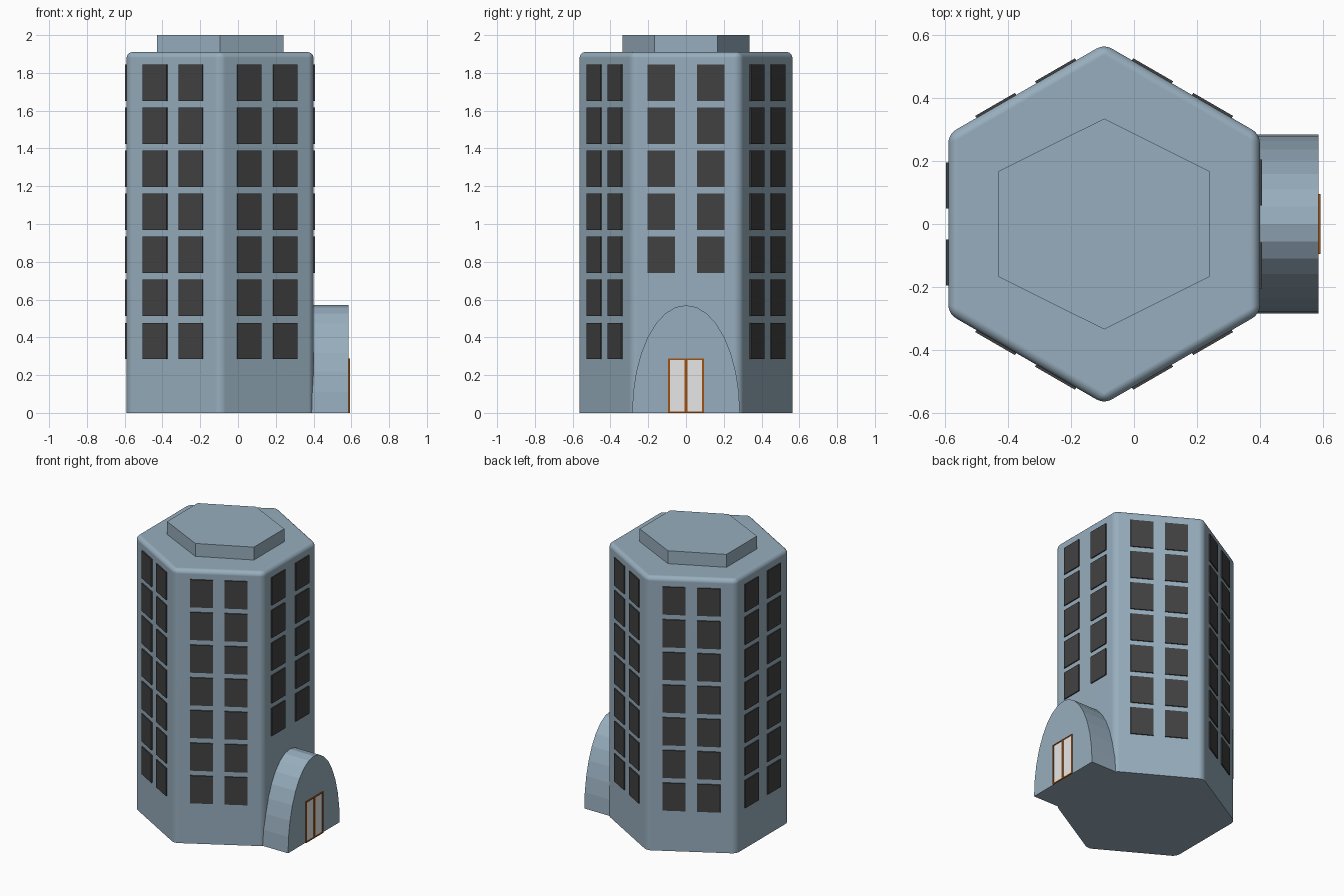
import bpy, bmesh, math
from mathutils import Matrix, Vector

if "Cube" in bpy.data.objects:
    bpy.data.objects.remove(bpy.data.objects["Cube"])

CX = -0.095          # tower axis
APOTHEM = 0.495      # axis to flat wall


def material(name, rgb):
    m = bpy.data.materials.new(name)
    m.diffuse_color = (*rgb, 1)
    m.use_nodes = True
    m.node_tree.nodes["Principled BSDF"].inputs["Base Color"].default_value = m.diffuse_color
    return m


WALL = material("blue grey wall", (0.31, 0.42, 0.51))
GLASS = material("dark window", (0.053, 0.053, 0.053))
PANE = material("pale door pane", (0.8, 0.8, 0.8))
FRAME = material("orange brown frame", (0.34, 0.085, 0.006))


def finish(bm, name, mat):
    bmesh.ops.recalc_face_normals(bm, faces=bm.faces)
    me = bpy.data.meshes.new(name)
    bm.to_mesh(me)
    bm.free()
    me.materials.append(mat)
    ob = bpy.data.objects.new(name, me)
    bpy.context.collection.objects.link(ob)
    return ob


def prism(points, offset):
    """Close a planar outline and extrude it along offset."""
    bm = bmesh.new()
    face = bm.faces.new([bm.verts.new(p) for p in points])
    ext = bmesh.ops.extrude_face_region(bm, geom=[face], use_keep_orig=True)
    verts = [g for g in ext["geom"] if isinstance(g, bmesh.types.BMVert)]
    bmesh.ops.translate(bm, verts=verts, vec=offset)
    return bm


def add_box(bm, lo, hi, turn=Matrix()):
    lo, hi = Vector(lo), Vector(hi)
    mat = turn @ Matrix.Translation((lo + hi) / 2) @ Matrix.Diagonal((*(hi - lo), 1))
    bmesh.ops.create_cube(bm, size=1, matrix=mat)


# Tower: hexagonal prism, rounded on the wall corners and roof rim
R = APOTHEM / math.cos(math.pi / 6)
hexagon = [(CX + R * math.cos(math.radians(30 + 60 * k)),
            R * math.sin(math.radians(30 + 60 * k)), 0) for k in range(6)]
bm = prism(hexagon, (0, 0, 1.91))
rim = [e for e in bm.edges if max(v.co.z for v in e.verts) > 1]
bmesh.ops.bevel(bm, geom=rim, offset=0.03, segments=5, profile=0.5, affect='EDGES')
tower = finish(bm, "tower", WALL)
bpy.context.view_layer.objects.active = tower
tower.select_set(True)
bpy.ops.object.shade_smooth_by_angle(angle=math.radians(35))
normals = tower.modifiers.new("flat walls", 'WEIGHTED_NORMAL')
normals.keep_sharp = True

# Roof block: slightly widened hexagon
roof = [(CX + sx * 0.335, y, 1.9) for sx, y in
        ((0, 0.335), (-1, 0.168), (-1, -0.168), (0, -0.335), (1, -0.168), (1, 0.168))]
finish(prism(roof, (0, 0, 0.1)), "roof_block", WALL)

# Entrance: half-ellipse vault with flat facets
arch = [(0.3, 0.285 * math.cos(math.pi * k / 16), 0.57 * math.sin(math.pi * k / 16))
        for k in range(17)]
finish(prism(arch, (0.286, 0, 0)), "entrance_vault", WALL)

# Windows: two columns of thin plates per wall; the entrance wall has five rows
bm = bmesh.new()
for wall in range(6):
    turn = Matrix.Translation((CX, 0, 0)) @ Matrix.Rotation(wall * math.pi / 3, 4, 'Z')
    rows = 5 if wall == 0 else 7
    spread = {0: 0.132, 3: 0.123}.get(wall, 0.11)
    for row in range(rows):
        top = 1.845 - 0.228 * row
        for y in (-spread, spread):
            add_box(bm, (APOTHEM - 0.001, y - 0.073, top - 0.193),
                    (APOTHEM + 0.0075, y + 0.073, top), turn)
finish(bm, "windows", GLASS)

# Door panes and the frame bars around them
bm = bmesh.new()
for y in (-0.047, 0.047):
    add_box(bm, (0.584, y - 0.04, 0.006), (0.590, y + 0.04, 0.281))
finish(bm, "door_panes", PANE)

bm = bmesh.new()
for y, half in ((-0.09, 0.005), (0, 0.008), (0.09, 0.005)):
    add_box(bm, (0.584, y - half, 0), (0.593, y + half, 0.287))
for z in (0, 0.279):
    for side in (-1, 1):
        ys = sorted((side * 0.008, side * 0.085))
        add_box(bm, (0.584, ys[0], z), (0.593, ys[1], z + 0.008))
finish(bm, "door_frame", FRAME)
